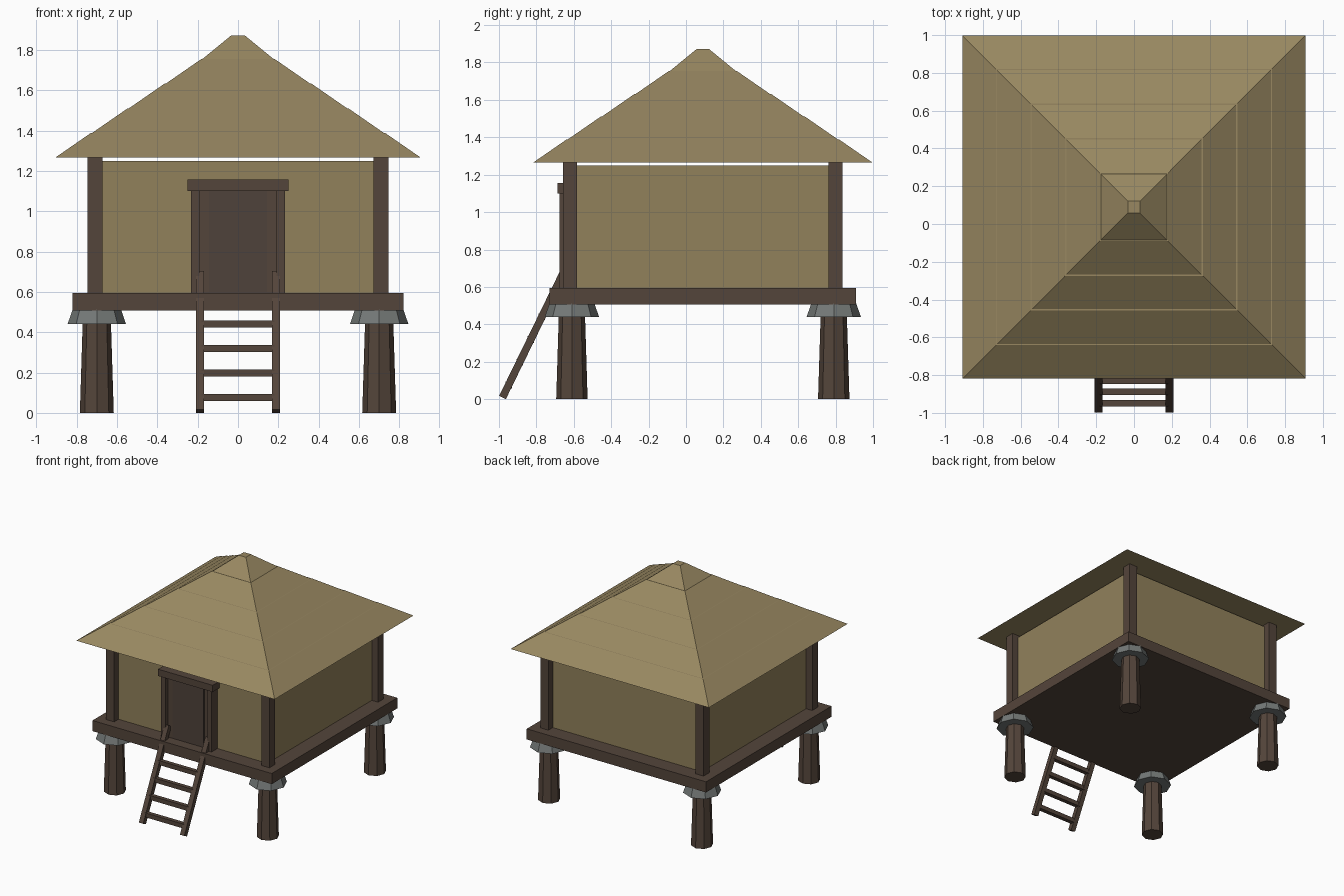
import bpy, bmesh, math
from mathutils import Matrix, Vector

if "Cube" in bpy.data.objects:
    bpy.data.objects.remove(bpy.data.objects["Cube"])

CY = 0.09  # centre of the house in y (the ladder shifts it back)


def material(name, rgb):
    m = bpy.data.materials.new(name)
    m.diffuse_color = (*rgb, 1)
    m.use_nodes = True
    m.node_tree.nodes["Principled BSDF"].inputs["Base Color"].default_value = m.diffuse_color
    return m


WOOD = material("dark wood", (0.088, 0.059, 0.043))
DOOR = material("door wood", (0.078, 0.054, 0.043))
WALL = material("woven wall", (0.285, 0.22, 0.105))
THATCH = material("thatch", (0.315, 0.245, 0.12))
STONE = material("grey stone", (0.175, 0.19, 0.185))


def finish(name, bm, mat):
    mesh = bpy.data.meshes.new(name)
    bm.to_mesh(mesh)
    bm.free()
    mesh.materials.append(mat)
    obj = bpy.data.objects.new(name, mesh)
    bpy.context.collection.objects.link(obj)
    return obj


def box(name, x, y, z, mat):
    """Box from (min, max) ranges on each axis."""
    bm = bmesh.new()
    size = Matrix.Diagonal((x[1] - x[0], y[1] - y[0], z[1] - z[0], 1))
    mid = Matrix.Translation((sum(x) / 2, sum(y) / 2, sum(z) / 2))
    bmesh.ops.create_cube(bm, size=1, matrix=mid @ size)
    return finish(name, bm, mat)


def cone(name, x, y, z0, z1, r0, r1, sides, mat, turn=0):
    """Tapered prism from z0 to z1."""
    bm = bmesh.new()
    place = Matrix.Translation((x, y, (z0 + z1) / 2)) @ Matrix.Rotation(turn, 4, 'Z')
    bmesh.ops.create_cone(bm, cap_ends=True, segments=sides, radius1=r0,
                          radius2=r1, depth=z1 - z0, matrix=place)
    return finish(name, bm, mat)


# Stilts, stone guards and corner posts
for sx in (-1, 1):
    for sy in (-1, 1):
        cone("stilt", sx * 0.70, CY + sy * 0.70, 0, 0.45, 0.084, 0.07, 8, WOOD)
        cone("stone_guard", sx * 0.70, CY + sy * 0.70, 0.44, 0.512, 0.145, 0.12, 8, STONE)
        px, py = sx * 0.71, CY + sy * 0.71
        box("corner_post", (px - 0.037, px + 0.037), (py - 0.037, py + 0.037),
            (0.59, 1.27), WOOD)

# Platform and walls
box("platform", (-0.82, 0.82), (CY - 0.82, CY + 0.82), (0.507, 0.595), WOOD)
box("walls", (-0.69, 0.69), (CY - 0.69, CY + 0.69), (0.59, 1.25), WALL)

# Door, frame and lintel
box("door_backing", (-0.195, 0.195), (-0.645, -0.58), (0.59, 1.105), WOOD)
box("door", (-0.143, 0.143), (-0.652, -0.60), (0.60, 1.10), DOOR)
for s in (-1, 1):
    box("door_jamb", sorted((s * 0.19, s * 0.232)), (-0.677, -0.58), (0.59, 1.105), WOOD)
box("lintel", (-0.25, 0.25), (-0.688, -0.58), (1.10, 1.156), WOOD)

# Thatch roof: four slightly stepped tiers and a steeper cap
R2 = math.sqrt(2)
for i in range(4):
    low = 0.907 - 0.183 * i
    cone("roof_tier", 0, CY, 1.265 + 0.1225 * i, 1.265 + 0.1225 * (i + 1),
         low * R2, (low - 0.177) * R2, 4, THATCH, math.pi / 4)
cone("roof_cap", 0, CY, 1.754, 1.872, 0.177 * R2, 0.033 * R2, 4, THATCH, math.pi / 4)

# Ladder: two leaning rails and four rungs
foot, head = Vector((0, -0.981, 0.009)), Vector((0, -0.647, 0.694))
along = head - foot
lean = math.atan2(-along.y, along.z)
for s in (-1, 1):
    rail = box("ladder_rail", (-0.02, 0.02), (-0.02, 0.02),
               (-along.length / 2, along.length / 2), WOOD)
    rail.data.transform(Matrix.Translation((foot + head) / 2 + Vector((s * 0.188, 0, 0)))
                        @ Matrix.Rotation(lean, 4, 'X'))
for i in range(4):
    z = 0.076 + 0.1215 * i
    y = foot.y + along.y * (z - foot.z) / along.z
    box("ladder_rung", (-0.18, 0.18), (y - 0.017, y + 0.017), (z - 0.018, z + 0.018), WOOD)
